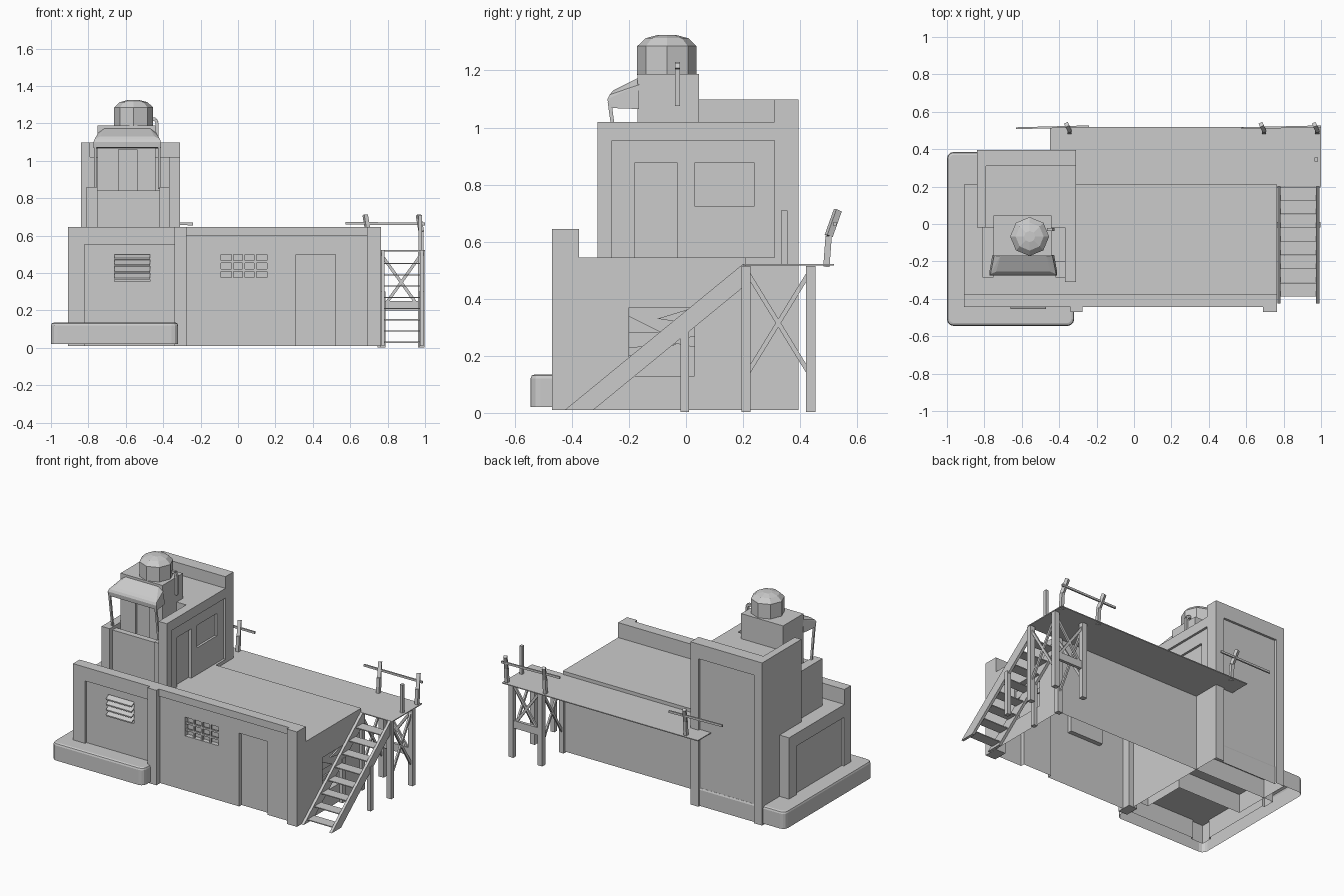
import bpy, bmesh, math
from mathutils import Vector

old = bpy.data.objects.get("Cube")
if old:
    bpy.data.objects.remove(old, do_unlink=True)

# Single plaster colour
plaster = bpy.data.materials.new("plaster_grey")
plaster.use_nodes = True
grey = (0.6, 0.6, 0.6, 1)
plaster.diffuse_color = grey
for node in plaster.node_tree.nodes:
    if node.type == "BSDF_PRINCIPLED":
        node.inputs["Base Color"].default_value = grey


def finish(name, bm):
    """Turn a bmesh into a named object with the plaster material."""
    bmesh.ops.recalc_face_normals(bm, faces=bm.faces)
    mesh = bpy.data.meshes.new(name)
    bm.to_mesh(mesh)
    bm.free()
    mesh.materials.append(plaster)
    obj = bpy.data.objects.new(name, mesh)
    bpy.context.collection.objects.link(obj)
    return obj


def open_bottom(obj, floor):
    """Remove the faces lying on the floor, leaving a shell."""
    bm = bmesh.new()
    bm.from_mesh(obj.data)
    under = [f for f in bm.faces if all(v.co.z < floor + 0.001 for v in f.verts)]
    bmesh.ops.delete(bm, geom=under, context="FACES")
    bm.to_mesh(obj.data)
    bm.free()


def box(name, x, y, z, cuts=()):
    """Box from (low, high) ranges, with box-shaped cuts taken out of it."""
    bm = bmesh.new()
    bmesh.ops.create_cube(bm, size=1)
    for v in bm.verts:
        for axis, (low, high) in enumerate((x, y, z)):
            v.co[axis] = high if v.co[axis] > 0 else low
    obj = finish(name, bm)
    for cut in cuts:
        cutter = box("cutter", *cut)
        cutter.hide_render = True
        mod = obj.modifiers.new("cut", "BOOLEAN")
        mod.operation = "DIFFERENCE"
        mod.solver = "EXACT"
        mod.object = cutter
        bpy.context.view_layer.objects.active = obj
        bpy.ops.object.modifier_apply(modifier=mod.name)
        bpy.data.objects.remove(cutter, do_unlink=True)
    return obj


def hull(name, points):
    """Convex solid around a few points."""
    bm = bmesh.new()
    for p in points:
        bm.verts.new(p)
    bmesh.ops.convex_hull(bm, input=bm.verts)
    bmesh.ops.dissolve_limit(bm, angle_limit=0.02, verts=bm.verts, edges=bm.edges)
    return finish(name, bm)


def bar(name, start, end, wide, deep=None):
    """Straight beam between two points."""
    a, b = Vector(start), Vector(end)
    bm = bmesh.new()
    bmesh.ops.create_cube(bm, size=1)
    turn = (b - a).to_track_quat("Z", "Y")
    size = Vector((wide, deep or wide, (b - a).length))
    for v in bm.verts:
        v.co = turn @ (v.co * size) + (a + b) / 2
    return finish(name, bm)


def path(name, points, wide):
    for a, b in zip(points, points[1:]):
        bar(name, a, b, wide)


LOW, ROOF, TOP = 0.01, 0.545, 0.645
FRONT, BACK = -0.445, 0.21
LEFT, MID, RIGHT = -0.91, -0.31, 0.765

# Recessed front panels shared by the walls and the parapet
left_panel = ((-0.82, -0.34), (-1, -0.43), (-1, 0.553))
hall_panel = ((-0.275, 0.69), (-1, -0.43), (-1, 0.597))

# Hall and wing shells with recessed door, windows and side panel
hall = box("main_hall", (MID, RIGHT), (FRONT, BACK), (LOW, ROOF), [
    hall_panel,
    ((0.31, 0.52), (-1, -0.405), (-1, 0.5)),
    ((-0.09, 0.155), (-1, -0.4), (0.375, 0.5)),
    ((0.725, 1), (-0.2, 0.03), (0.13, 0.37))])
wing = box("left_wing", (LEFT, MID), (FRONT, BACK), (LOW, ROOF), [
    left_panel,
    ((-1, -0.895), (-0.37, 0.13), (-1, 0.46)),
    ((-0.66, -0.47), (-1, -0.4), (0.355, 0.5))])
box("front_parapet", (LEFT, RIGHT), (FRONT, -0.375), (ROOF, TOP), [left_panel, hall_panel])
for x in ((-0.34, -0.275), (0.69, RIGHT)):
    box("front_pilaster", x, (-0.47, -0.375), (LOW, TOP))

# Bars, louvres and broken boards in the windows
for i in range(3):
    x = -0.03 + 0.061 * i
    bar("window_bar", (x, -0.42, 0.375), (x, -0.42, 0.5), 0.012)
for z in (0.415, 0.46):
    bar("window_crossbar", (-0.09, -0.42, z), (0.155, -0.42, z), 0.012)
for i in range(4):
    z = 0.365 + 0.036 * i
    hull("louvre_slat", [(x, y, z + h) for x in (-0.66, -0.47)
         for y, h in ((-0.455, 0), (-0.455, 0.008), (-0.4, 0.025), (-0.4, 0.033))])
shards = (((-0.2, 0.34), (-0.2, 0.28), (-0.08, 0.28)),
          ((-0.2, 0.23), (-0.2, 0.2), (-0.03, 0.24)),
          ((0.03, 0.37), (0.03, 0.31), (-0.1, 0.33)),
          ((0.03, 0.27), (0.03, 0.23), (-0.07, 0.25)))
for tri in shards:
    hull("broken_board", [(x, y, z) for x in (0.745, 0.755) for y, z in tri])

# Rounded footing around the left wing
footing = box("footing", (-1, -0.32), (-0.545, 0.385), (0.02, 0.135))
bm = bmesh.new()
bm.from_mesh(footing.data)
upright = [e for e in bm.edges if abs(e.verts[0].co.z - e.verts[1].co.z) > 0.05]
bmesh.ops.bevel(bm, geom=upright, offset=0.035, segments=3, affect="EDGES", profile=0.5)
rim = [e for e in bm.edges if all(v.co.z > 0.12 for v in e.verts)]
bmesh.ops.bevel(bm, geom=rim, offset=0.015, segments=2, affect="EDGES", profile=0.5)
bm.to_mesh(footing.data)
bm.free()

# Tower with side door, side window and back panel
DECK = 1.02
tower = box("tower", (-0.84, MID), (-0.31, 0.395), (LOW, DECK), [
    ((-1, -0.37), (-1, -0.02), (-1, 2)),
    ((-0.325, 0), (-0.26, 0.31), (ROOF, 0.955)),
    ((-0.345, 0), (-0.18, -0.03), (ROOF, 0.875)),
    ((-0.34, 0), (0.03, 0.24), (0.725, 0.875)),
    ((-0.78, -0.37), (0.38, 1), (-1, 1))])
box("tower_back_parapet", (-0.84, MID), (0.31, 0.395), (DECK, 1.098))
box("tower_left_parapet", (-0.84, -0.79), (-0.02, 0.31), (DECK, 1.098))

for shell, floor in ((hall, LOW), (wing, LOW), (tower, LOW), (footing, 0.02)):
    open_bottom(shell, floor)

# Balcony and lookout cabin
box("balcony_floor", (-0.8, -0.37), (-0.25, -0.02), (ROOF, 0.72))
box("balcony_front", (-0.75, -0.42), (-0.255, -0.215), (ROOF, 0.84))
box("balcony_left_wall", (-0.81, -0.75), (-0.285, -0.02), (ROOF, 0.86))
box("balcony_right_post", (-0.42, -0.37), (-0.285, -0.2), (ROOF, 0.86))
box("cabin", (-0.75, -0.44), (-0.17, 0.045), (0.72, 1.188), [
    ((-0.64, -0.54), (-1, -0.155), (0.72, 1.06))])

# Canopy with its props
canopy = ((0.12, -0.165, 1.175), (0.155, -0.165, 1.15), (0.165, -0.165, 1.065),
          (0.145, -0.255, 1.13), (0.175, -0.268, 1.115), (0.18, -0.275, 1.1),
          (0.18, -0.272, 1.072), (0.18, -0.25, 1.068))
hull("canopy", [(-0.592 + s * w, y, z) for w, y, z in canopy for s in (-1, 1)])
for x in (-0.763, -0.421):
    bar("canopy_prop", (x, -0.268, 1.09), (x, -0.235, 0.85), 0.013)

# Faceted dome and vent pipe
SIDES = 8
rings = ((0.104, 1.185), (0.104, 1.285), (0.075, 1.313), (0.03, 1.325))
hull("dome", [(-0.558 + r * math.cos(math.tau * i / SIDES),
               -0.067 + r * math.sin(math.tau * i / SIDES), z)
              for r, z in rings for i in range(SIDES)])
path("vent_pipe", [(-0.433, -0.03, 1.075), (-0.433, -0.03, 1.205),
                   (-0.442, -0.03, 1.222), (-0.465, -0.03, 1.222)], 0.017)

# Rear walkway and its braced legs
WALK = 0.522
box("walkway", (-0.45, 1), (0.2, 0.518), (WALK - 0.006, WALK))
leg_x, leg_y = (0.765, 0.98), (0.21, 0.437)
for x in leg_x:
    for y in leg_y:
        box("walkway_leg", (x - 0.018, x + 0.018), (y - 0.016, y + 0.016), (0.003, 0.515))
    for a, b in (leg_y, leg_y[::-1]):
        bar("side_brace", (x, a, 0.5), (x, b, 0.13), 0.012, 0.016)
y = leg_y[1]
bar("leg_crossbeam", (leg_x[0], y, 0.225), (leg_x[1], y, 0.225), 0.02, 0.05)
for a, b in (leg_x, leg_x[::-1]):
    bar("back_brace", (a, y, 0.5), (b, y, 0.2), 0.012, 0.016)

# Broken railings
for x in (-0.35, 0.69, 0.975):
    path("bent_rail_post", [(x + 0.005, 0.492, WALK - 0.01), (x + 0.005, 0.5, 0.62),
                            (x - 0.01, 0.532, 0.71)], 0.022)
for low, high in ((-0.63, -0.24), (0.575, 1)):
    bar("hand_rail", (low, 0.512, 0.666), (high, 0.522, 0.662), 0.01, 0.014)
box("straight_rail_post", (0.965, 0.985), (0.333, 0.355), (WALK, 0.71))

# Staircase with treads set inside the stringers
foot, head, depth = -0.425, 0.2, 0.1
slope = (WALK - LOW) / (head - foot)
side = ((foot, LOW), (foot + depth, LOW), (head, WALK - depth * slope), (head, WALK))
for x in (0.775, 0.982):
    hull("stair_stringer", [(x + s, y, z) for s in (-0.009, 0.009) for y, z in side])
    box("stair_prop", (x - 0.014, x + 0.014), (-0.02, 0.01), (0.003, 0.3))
for i in range(8):
    z = 0.03 + 0.06 * i
    y = foot + depth / 2 + (z - LOW) / slope
    box("stair_tread", (0.775, 0.982), (y - 0.036, y + 0.036), (z - 0.003, z + 0.003))
